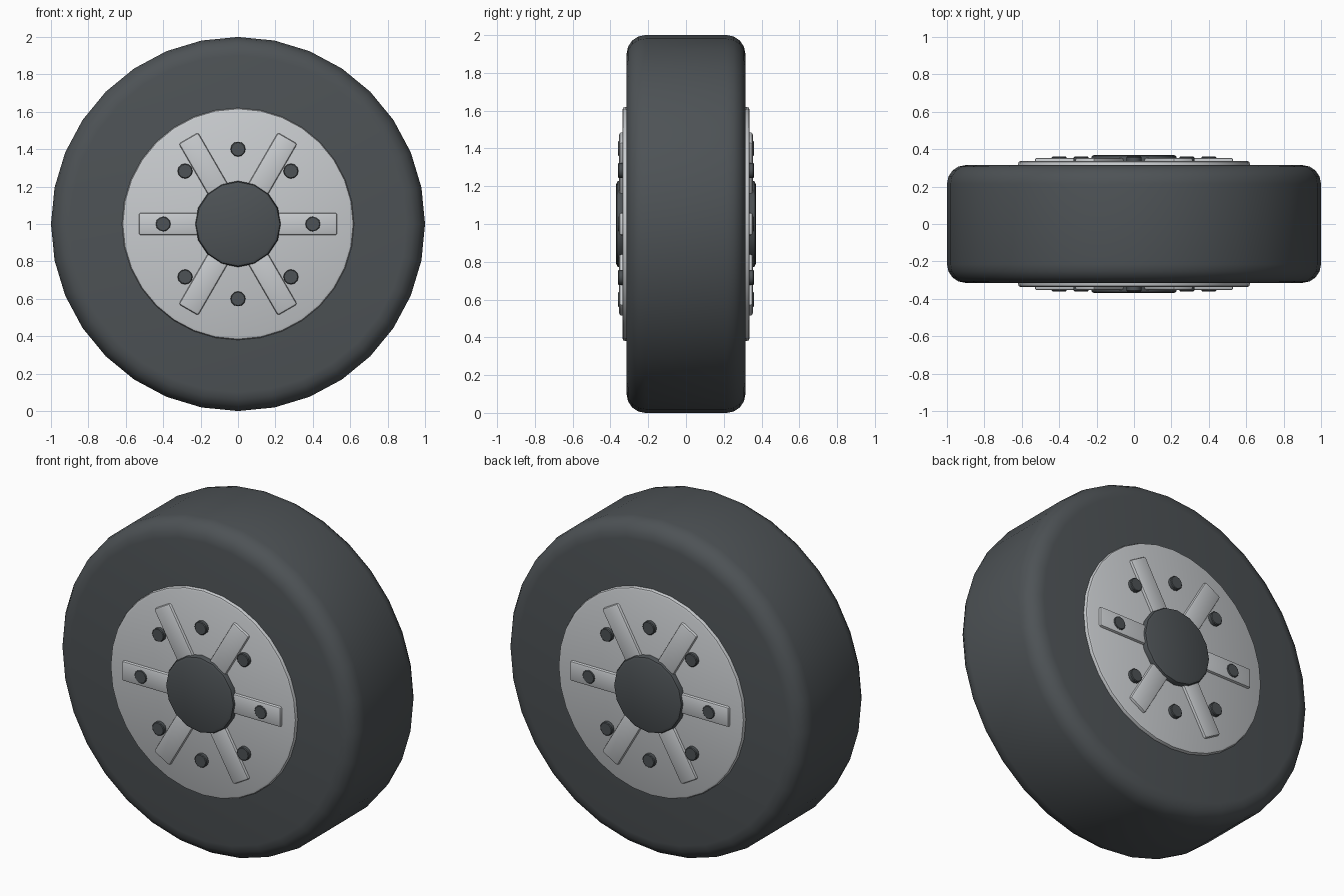
import bpy, math
from mathutils import Matrix

if "Cube" in bpy.data.objects:
    bpy.data.objects.remove(bpy.data.objects["Cube"])


def material(name, rgb):
    m = bpy.data.materials.new(name)
    m.diffuse_color = (*rgb, 1)
    m.use_nodes = True
    m.node_tree.nodes["Principled BSDF"].inputs["Base Color"].default_value = m.diffuse_color
    return m


RUBBER = material("dark grey", (0.075, 0.085, 0.092))
METAL = material("light grey", (0.58, 0.60, 0.62))
CENTRE = (0, 0, 1)


def finish(ob, name, mat, bevel, segments):
    ob.name = name
    ob.data.materials.append(mat)
    bpy.ops.object.transform_apply(location=False, rotation=True, scale=True)
    mod = ob.modifiers.new("bevel", 'BEVEL')
    mod.width, mod.segments = bevel, segments
    mod.limit_method = 'ANGLE'
    mod.angle_limit = math.radians(40)
    bpy.ops.object.modifier_apply(modifier="bevel")
    bpy.ops.object.shade_smooth_by_angle(angle=math.radians(35))
    return ob


def disc(name, mat, radius, half_width, sides, bevel, segments, loc=CENTRE):
    bpy.ops.mesh.primitive_cylinder_add(vertices=sides, radius=radius, depth=2 * half_width,
                                        location=loc, rotation=(math.pi / 2, 0, 0))
    return finish(bpy.context.object, name, mat, bevel, segments)


# tyre, rim plate and hub run right through, so both sides match
disc("tyre", RUBBER, 1.0, 0.315, 32, 0.1, 4)
disc("rim_plate", METAL, 0.62, 0.337, 32, 0.015, 2)
disc("hub_cap", RUBBER, 0.23, 0.37, 16, 0.02, 2)

for side, label in ((-1, "front"), (1, "back")):
    # six raised spokes
    for i in range(6):
        a = math.radians(60 * i)
        bpy.ops.mesh.primitive_cube_add(size=1)
        ob = bpy.context.object
        ob.scale = (0.43, 0.05, 0.12)
        finish(ob, f"{label}_spoke_{i + 1}", METAL, 0.012, 2)
        ob.data.transform(Matrix.Translation((0.315, side * 0.329, 0)))
        ob.data.transform(Matrix.Rotation(a, 4, 'Y'))
        ob.location = CENTRE
    # eight wheel bolts
    for i in range(8):
        a = math.radians(45 * i)
        disc(f"{label}_bolt_{i + 1}", RUBBER, 0.04, 0.025, 12, 0.004, 1,
             (0.4 * math.cos(a), side * 0.335, 1 + 0.4 * math.sin(a)))
